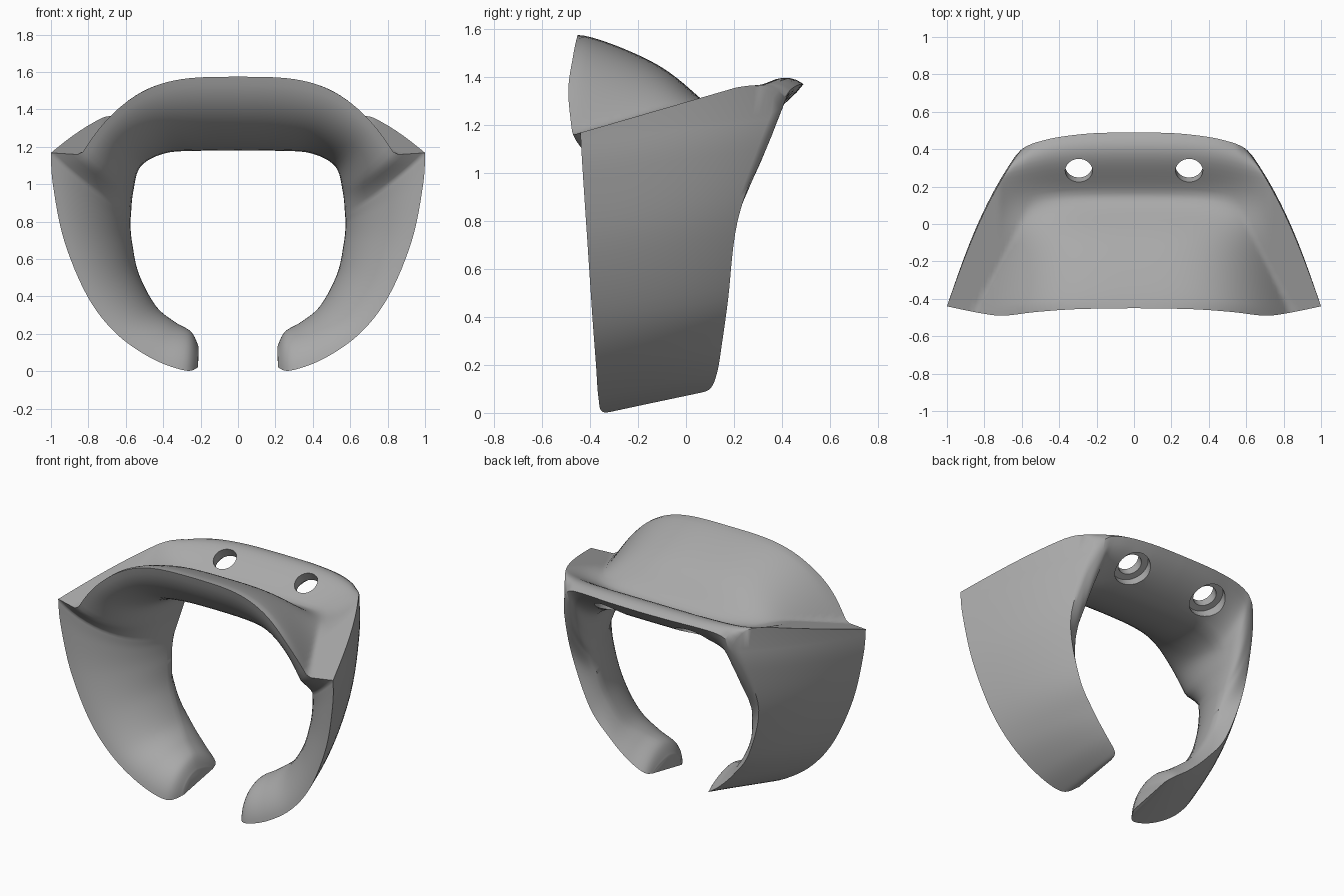
import bpy, bmesh, math
from mathutils import Vector, Matrix

cube = bpy.data.objects.get("Cube")
if cube:
    bpy.data.objects.remove(cube, do_unlink=True)

RIDGE = 5      # key station where the sloping top meets the side arm
STEPS = 6      # stations between keys

# Guide curves of one half, from the top centre to the tip of the arm
front_rim = [(0, -.45, 0), (.3, -.455, 0), (.52, -.47, 0), (.7, -.49, 0), (.83, -.475, 0),
             (1, -.44, 1.165), (.99, -.43, 1), (.93, -.41, .7), (.805, -.39, .4),
             (.65, -.375, .2), (.455, -.365, .065), (.28, -.345, .003), (.215, -.26, .02)]
throat = [(0, .18, 1.18), (.22, .18, 1.178), (.39, .18, 1.165), (.52, .18, 1.095), (.56, .18, .96),
          (.572, .15, .84), (.575, .14, .78), (.565, .12, .68), (.53, .08, .52),
          (.44, .03, .35), (.34, -.05, .265), (.25, -.1, .21), (.21, -.12, .13)]
back_rim = [(0, .49, 1.37), (.22, .485, 1.37), (.4, .465, 1.365), (.51, .44, 1.35),
            (.565, .42, 1.325), (.61, .39, 1.27), (.66, .32, 1.1), (.68, .215, .8),
            (.58, .175, .47), (.45, .15, .29), (.33, .13, .17), (.235, .1, .1), (.21, .04, .08)]


def spline(keys):
    """Smooth curve through the keys."""
    p = [Vector(k) for k in keys]
    p = [p[0]] + p + [p[-1]]
    out = []
    for a, b, c, d in zip(p, p[1:], p[2:], p[3:]):
        for i in range(STEPS):
            t = i / STEPS
            out.append(b + (c - a) * t / 2 + (a * 2 - b * 5 + c * 4 - d) * t * t / 2
                       + (b * 3 - a - c * 3 + d) * t ** 3 / 2)
    return out + [p[-1]]


def top_height(x, y):
    """Sloping top with the raised hood and the hollow behind it."""
    t = min(max((y + .45) / .6, 0), 1)
    r = min(abs(x) / (.83 - .5 * (y + .45)), 1)
    hood = .41 * (1 - t ** 1.2) ** 1.1 * (1 - r ** 3.6) ** 1.1
    hollow = .08 * math.exp(-((y - .14) / .16) ** 2) * max(1 - (x / .72) ** 4, 0)
    return 1.295 + .29 * y + hood - hollow


def toward(a, b, fx, fy, fz):
    """Point part of the way from a to b, by a fraction on each axis."""
    return Vector((a.x + (b.x - a.x) * fx, a.y + (b.y - a.y) * fy, a.z + (b.z - a.z) * fz))


def section(f, t, b, on_top):
    """Closed ring: inner front, inner back, then the outer surface."""
    n_front, n_back, n_outer = 16, 8, 32
    if on_top:
        f = Vector((f.x, f.y, top_height(f.x, f.y)))
    c1 = toward(f, t, .48, .08, .62)
    c2 = toward(f, t, 1, .5, 1)
    ring = []
    for i in range(n_front):
        s = i / n_front
        q = 1 - s
        ring.append(f * q ** 3 + c1 * 3 * s * q * q + c2 * 3 * s * s * q + t * s ** 3)
    bend = toward(t, b, .5, .65, .25)
    for i in range(n_back):
        s = i / n_back
        ring.append(t * (1 - s) ** 2 + bend * 2 * s * (1 - s) + b * s * s)
    lip = top_height(b.x, b.y) - b.z
    for i in range(n_outer):
        v = 1 - i / n_outer
        p = f.lerp(b, v)
        p.x = f.x + (b.x - f.x) * (.75 * v + .25 * v ** 3)
        if on_top:
            p.z = top_height(p.x, p.y) - lip * max((v - .8) / .2, 0) ** 3
        ring.append(p)
    return ring


# Clip body: rings of both halves joined into one skin
front = spline(front_rim[:RIDGE + 1])[:-1] + spline(front_rim[RIDGE:])
curves = zip(front, spline(throat), spline(back_rim))
half = [section(f, t, b, i <= RIDGE * STEPS) for i, (f, t, b) in enumerate(curves)]
mirrored = [[Vector((-p.x, p.y, p.z)) for p in ring] for ring in half[:0:-1]]

bm = bmesh.new()
rings = [[bm.verts.new(p) for p in ring] for ring in mirrored + half]
for r0, r1 in zip(rings, rings[1:]):
    for i in range(len(r0)):
        j = (i + 1) % len(r0)
        bm.faces.new((r0[i], r0[j], r1[j], r1[i]))
bm.faces.new(rings[0])
bm.faces.new(rings[-1])
bmesh.ops.recalc_face_normals(bm, faces=bm.faces)
mesh = bpy.data.meshes.new("clip_body")
bm.to_mesh(mesh)
bm.free()
body = bpy.data.objects.new("clip_body", mesh)
bpy.context.collection.objects.link(body)

grey = bpy.data.materials.new("plain_grey")
grey.use_nodes = True
colour = (.4, .4, .4, 1)
grey.diffuse_color = colour
grey.node_tree.nodes["Principled BSDF"].inputs["Base Color"].default_value = colour
mesh.materials.append(grey)

bpy.ops.object.select_all(action="DESELECT")
bpy.context.view_layer.objects.active = body
body.select_set(True)


def drill(x, radius, start, end):
    """Round cut square to the hollow's slope, between two depths."""
    tilt = Matrix.Rotation(math.radians(28), 4, "X")
    centre = Vector((x, .285, 1.343)) - tilt @ Vector((0, 0, (start + end) / 2))
    cm = bmesh.new()
    bmesh.ops.create_cone(cm, cap_ends=True, segments=40, radius1=radius, radius2=radius,
                          depth=end - start, matrix=Matrix.Translation(centre) @ tilt)
    data = bpy.data.meshes.new("hole_cutter")
    cm.to_mesh(data)
    cm.free()
    data.materials.append(grey)
    cutter = bpy.data.objects.new("hole_cutter", data)
    cutter.hide_render = True
    bpy.context.collection.objects.link(cutter)
    mod = body.modifiers.new("hole", "BOOLEAN")
    mod.operation = "DIFFERENCE"
    mod.solver = "EXACT"
    mod.object = cutter
    bpy.ops.object.modifier_apply(modifier=mod.name)
    bpy.data.objects.remove(cutter, do_unlink=True)


# Two screw holes with wider recesses underneath
for side in (-1, 1):
    drill(side * .295, .073, -.15, .3)
    drill(side * .295, .115, .06, .3)

bpy.ops.object.shade_smooth_by_angle(angle=math.radians(48))
